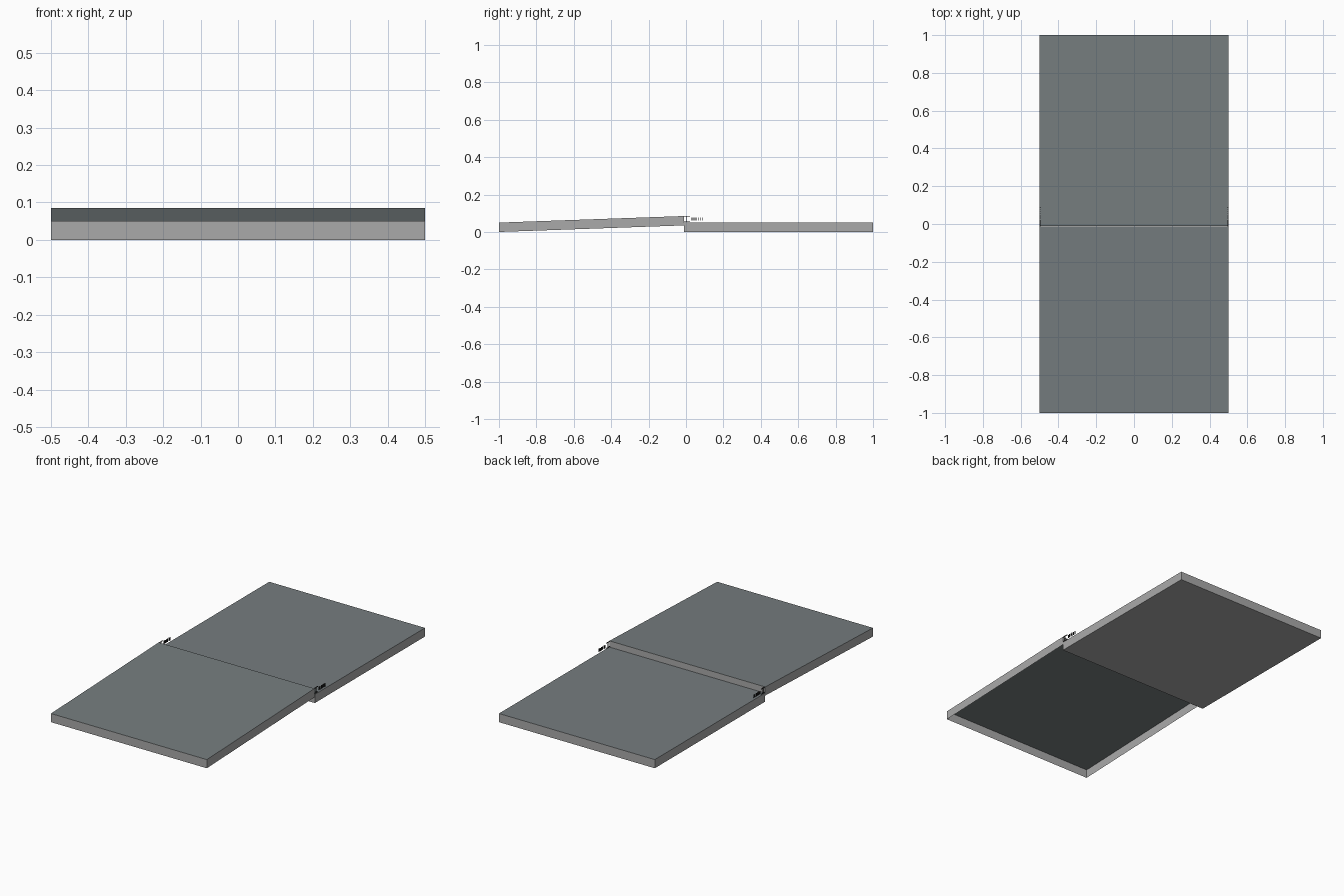
import bpy, bmesh

if "Cube" in bpy.data.objects:
    bpy.data.objects.remove(bpy.data.objects["Cube"])

def mat(name, rgb):
    m = bpy.data.materials.new(name)
    m.diffuse_color = (*rgb, 1)
    m.use_nodes = True
    m.node_tree.nodes["Principled BSDF"].inputs["Base Color"].default_value = m.diffuse_color
    return m

TOP = mat("dark slate top", (0.18, 0.205, 0.212))
SIDE = mat("light concrete side", (0.40, 0.40, 0.40))
MARK = mat("black marker", (0.015, 0.015, 0.015))

def slab(name, y0, y1, z0, z1, h, closed):
    """Slab whose underside runs from z0 at y0 to z1 at y1."""
    bm = bmesh.new()
    bmesh.ops.create_cube(bm, size=1)
    for v in bm.verts:
        far = v.co.y > 0
        up = h if v.co.z > 0 else 0
        v.co.y = y1 if far else y0
        v.co.z = (z1 if far else z0) + up
    bm.normal_update()
    for f in bm.faces:                      # upward faces take the dark colour
        f.material_index = 0 if f.normal.z > 0.5 else 1
    if not closed:                          # hollow shell, open below
        low = [f for f in bm.faces if f.normal.z < -0.5]
        bmesh.ops.delete(bm, geom=low, context='FACES_ONLY')
    me = bpy.data.meshes.new(name)
    bm.to_mesh(me)
    bm.free()
    ob = bpy.data.objects.new(name, me)
    bpy.context.collection.objects.link(ob)
    me.materials.append(TOP)
    me.materials.append(SIDE)

def plates(name, rects, x):
    """Thin upright plates at the slab edge; rects are (y, z, width, height)."""
    bm = bmesh.new()
    for y, z, w, h in rects:
        geo = bmesh.ops.create_cube(bm, size=1)
        for v in geo["verts"]:
            v.co = (x + v.co.x * 0.004, y + v.co.y * w, z + v.co.z * h)
    me = bpy.data.meshes.new(name)
    bm.to_mesh(me)
    bm.free()
    ob = bpy.data.objects.new(name, me)
    bpy.context.collection.objects.link(ob)
    me.materials.append(MARK)

# Level rear slab and raised, tilted front slab
slab("rear_slab", -0.01, 1.0, 0.0, 0.0, 0.05, True)
slab("front_slab", -1.0, -0.012, 0.0, 0.035, 0.05, False)

# Step-height gauge and plain tick marks on both edges
for side, x in (("right", 0.497), ("left", -0.497)):
    plates(side + "_height_gauge", [(0.004, 0.084, 0.034, 0.003),
                                    (0.004, 0.054, 0.034, 0.003),
                                    (0.004, 0.069, 0.003, 0.028)], x)
    plates(side + "_tick_marks", [(0.032 + i * 0.011, 0.069, 0.004, 0.018)
                                  for i in range(6)], x)
